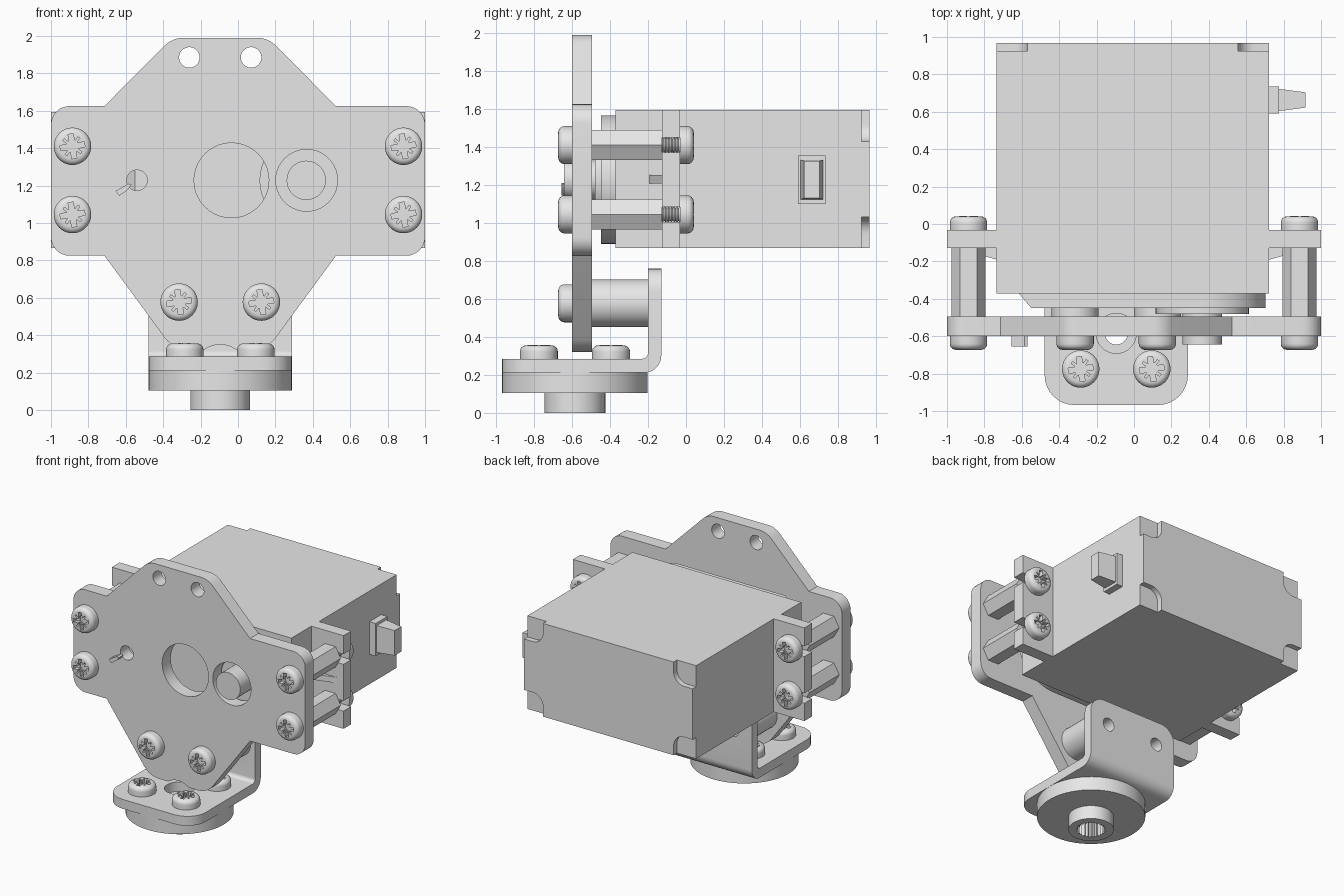
import bpy, bmesh
from math import pi, tan, cos, sin
from mathutils import Vector, Matrix

if "Cube" in bpy.data.objects:
    bpy.data.objects.remove(bpy.data.objects["Cube"])

GREY = (0.8, 0.8, 0.8, 1)
mat = bpy.data.materials.new("plain_grey")
mat.use_nodes = True
mat.diffuse_color = GREY
mat.node_tree.nodes["Principled BSDF"].inputs["Base Color"].default_value = GREY
parts = []


def place(name, mesh, loc=(0, 0, 0), tilt=0):
    ob = bpy.data.objects.new(name, mesh)
    bpy.context.collection.objects.link(ob)
    ob.location, ob.rotation_euler = loc, (tilt, 0, 0)
    parts.append(ob)
    return ob


def finish(name, bm, **kw):
    bmesh.ops.recalc_face_normals(bm, faces=bm.faces)
    mesh = bpy.data.meshes.new(name)
    bm.to_mesh(mesh)
    bm.free()
    mesh.materials.append(mat)
    return place(name, mesh, **kw)


def rounded(points, steps=8):
    """Outline from (u, v, radius) corners."""
    out = []
    for i, (u, v, r) in enumerate(points):
        p = Vector((u, v))
        if r == 0:
            out.append(p)
            continue
        a = (Vector(points[i - 1][:2]) - p).normalized()
        b = (Vector(points[(i + 1) % len(points)][:2]) - p).normalized()
        half = a.angle(b) / 2
        centre = p + (a + b).normalized() * (r / sin(half))
        start = p + a * (r / tan(half)) - centre
        turn = (pi - 2 * half) * (1 if a.cross(b) < 0 else -1)
        out += [centre + Matrix.Rotation(turn * k / steps, 2) @ start for k in range(steps + 1)]
    return out


def circle(u, v, r, n=40):
    return [(u + r * cos(2 * pi * k / n), v + r * sin(2 * pi * k / n)) for k in range(n)]


def prism(name, outline, axis, lo, hi):
    """Extrude a 2D outline along an axis."""
    put = {"x": lambda u, v, w: (w, u, v), "y": lambda u, v, w: (u, w, v),
           "z": lambda u, v, w: (u, v, w)}[axis]
    bm = bmesh.new()
    face = bm.faces.new([bm.verts.new(put(u, v, lo)) for u, v in outline])
    ext = bmesh.ops.extrude_face_region(bm, geom=[face])
    move = Vector(put(0, 0, hi - lo))
    bmesh.ops.translate(bm, vec=move, verts=[g for g in ext["geom"] if isinstance(g, bmesh.types.BMVert)])
    return finish(name, bm)


def box(name, x, y, z):
    return prism(name, [(x[0], y[0]), (x[1], y[0]), (x[1], y[1]), (x[0], y[1])], "z", *z)


def lathe(name, profile, steps=40, **kw):
    """Spin an (r, z) profile about z; a profile off the axis is closed."""
    bm = bmesh.new()
    vs = [bm.verts.new((r, 0, z)) for r, z in profile]
    pairs = list(zip(vs, vs[1:]))
    if profile[0][0] > 0:
        pairs.append((vs[-1], vs[0]))
    es = [bm.edges.new(p) for p in pairs]
    bmesh.ops.spin(bm, geom=vs + es, axis=(0, 0, 1), cent=(0, 0, 0), steps=steps, angle=2 * pi)
    bmesh.ops.remove_doubles(bm, verts=bm.verts, dist=1e-5)
    return finish(name, bm, **kw)


def cut(ob, cutters):
    for c in cutters:
        m = ob.modifiers.new("cut", "BOOLEAN")
        m.operation, m.solver, m.object = "DIFFERENCE", "EXACT", c
    bpy.context.view_layer.update()
    deps = bpy.context.evaluated_depsgraph_get()
    mesh = bpy.data.meshes.new_from_object(ob.evaluated_get(deps))
    ob.modifiers.clear()
    ob.data = mesh
    for c in cutters:
        parts.remove(c)
        bpy.data.objects.remove(c)


def hole(u, v, r, axis, lo, hi):
    return prism("cutter", circle(u, v, r), axis, lo, hi)


MID = -0.095   # centre line of plate and bracket
MIDZ = 1.228   # centre height of the motor
HUB_Y = -0.585
SIDE_X, SIDE_Z = (-0.885, 0.885), (1.045, 1.41)
LOW_X, LOW_Z = (MID - 0.22, MID + 0.22), 0.577

# Front mounting plate
plate = prism("front_plate", rounded([
    (-1, 0.825, 0.1), (-0.714, 0.825, 0), (-0.343, 0.32, 0.16), (0.153, 0.32, 0.16),
    (0.524, 0.825, 0), (1, 0.825, 0.1), (1, 1.625, 0.1), (0.524, 1.625, 0),
    (0.16, 1.99, 0.14), (-0.35, 1.99, 0.14), (-0.714, 1.625, 0), (-1, 1.625, 0.1)]),
    "y", -0.6, -0.495)
cut(plate, [hole(x, z, r, "y", -0.7, -0.4) for x, z, r in (
    (-0.035, MIDZ, 0.2), (0.367, MIDZ, 0.165), (-0.54, MIDZ, 0.055),
    (MID - 0.165, 1.885, 0.055), (MID + 0.165, 1.885, 0.055), (MID, 0.206, 0.144))])

# Small key beside the pin hole
prism("small_key", [(-0.655, 1.17), (-0.635, 1.145), (-0.585, 1.18), (-0.57, 1.205),
                    (-0.585, 1.21)], "y", -0.655, -0.6)

# Motor case with a notch in each rear corner
case = box("motor_case", (-0.735, 0.722), (-0.372, 0.967), (0.867, 1.594))
notches = []
for x, sx in ((-0.735, 1), (0.722, -1)):
    for z, sz in ((0.867, 1), (1.594, -1)):
        x0, x1 = sorted((x - sx * 0.1, x + sx * 0.165))
        z0, z1 = sorted((z - sz * 0.1, z + sz * 0.165))
        notches.append(prism("cutter", rounded([
            (x0, z0, 0.09), (x1, z0, 0.09), (x1, z1, 0.09), (x0, z1, 0.09)]), "y", 0.925, 1.1))
cut(case, notches)

# Gear cover, collar and output shaft
cover = prism("gear_cover", rounded([
    (-0.615, 0.89, 0), (0.703, 0.89, 0.337), (0.703, 1.566, 0.337), (-0.615, 1.566, 0)], 16),
    "y", -0.448, -0.372)
for v in cover.data.vertices:
    if v.co.x < -0.5 and v.co.y < -0.4:
        v.co.x += 0.065
prism("shaft_collar", circle(0.365, MIDZ, 0.25), "y", -0.48, -0.44)
prism("output_shaft", circle(0.365, MIDZ, 0.105), "y", -0.643, -0.47)

# Flange with open slots, and its gussets
flange = box("mounting_flange", (-1, 1), (-0.127, -0.032), (0.867, 1.594))
cut(flange, [box("cutter", (s * 0.96 - 0.1, s * 0.96 + 0.1), (-0.3, 0.2), (z - 0.04, z + 0.04))
             for s in (-1, 1) for z in SIDE_Z])
for side, x, tip in (("left", 0.71, 0.95), ("right", -0.72, -0.95)):
    g = prism(side + "_gusset", [(x, -0.195), (tip, -0.125), (x, -0.125)], "z", 1.208, 1.253)

# Cable outlet on the left side
box("cable_socket", (0.7, 0.775), (0.59, 0.735), (1.1, 1.355))
cable = box("cable_nub", (0.77, 0.917), (0.603, 0.723), (1.123, 1.333))
for v in cable.data.vertices:
    if v.co.x > 0.9:
        v.co.y = 0.663 + (v.co.y - 0.663) * 0.68
        v.co.z = MIDZ + (v.co.z - MIDZ) * 0.93

# Screw head with a cross recess and four fine diagonal slots
dome = [(0.1, 0)] + [(0.065 + 0.035 * cos(k * pi / 12), 0.04 + 0.033 * sin(k * pi / 12)) for k in range(7)]
head = lathe("screw_head", [(0, 0)] + dome + [(0, 0.075)])
slots = []
for k in range(4):
    w, l = ((0.014, 0.066), (0.006, 0.058))[k % 2]
    c = box("cutter", (-l, l), (-w, w), (0.035, 0.2))
    c.rotation_euler.z = 0.15 + k * pi / 4
    slots.append(c)
cut(head, slots + [hole(0, 0, 0.034, "z", 0.03, 0.2)])
head_mesh = head.data
parts.remove(head)
bpy.data.objects.remove(head)

# Threaded shank shared by the side screws
thread = [(0.04 if k % 2 else 0.033, k * 0.0075) for k in range(20)]
shank_mesh = None

# Side standoffs and their screws, front and back
for x in SIDE_X:
    for z in SIDE_Z:
        prism("hex_standoff", circle(x, z, 0.092, 6), "y", -0.495, -0.127)
        place("front_screw", head_mesh, (x, -0.6, z), pi / 2)
        place("rear_screw", head_mesh, (x, -0.032, z), -pi / 2)
        if shank_mesh is None:
            shank = lathe("screw_thread", [(0, 0)] + thread + [(0, thread[-1][1])], 24,
                          loc=(x, -0.01, z), tilt=pi / 2)
            shank_mesh = shank.data
        else:
            place("screw_thread", shank_mesh, (x, -0.01, z), pi / 2)

# Lower round spacers and their screws
for x in LOW_X:
    lathe("round_spacer", [(0.05, 0), (0.126, 0), (0.126, 0.295), (0.05, 0.295)],
          loc=(x, -0.2, LOW_Z), tilt=pi / 2)
    place("lower_screw", head_mesh, (x, -0.6, LOW_Z), pi / 2)

# Bent bracket with rounded corners and holes
bracket = prism("angle_bracket", rounded([
    (-0.968, 0.212, 0), (-0.13, 0.212, 0.09), (-0.13, 0.76, 0), (-0.2, 0.76, 0),
    (-0.2, 0.285, 0.03), (-0.968, 0.285, 0)]), "x", MID - 0.383, MID + 0.383)
bm = bmesh.new()
bm.from_mesh(bracket.data)
for axis, limit in ((1, -0.968), (2, 0.76)):
    corners = [e for e in bm.edges if all(abs(v.co[axis] - limit) < 1e-4 for v in e.verts)
               and abs(e.verts[0].co.x - e.verts[1].co.x) < 1e-4]
    bmesh.ops.bevel(bm, geom=corners, offset=0.16 if axis == 1 else 0.12,
                    segments=8, profile=0.5, affect="EDGES")
bm.to_mesh(bracket.data)
bm.free()
cut(bracket, [hole(x, LOW_Z, 0.05, "y", -0.3, 0) for x in LOW_X]
    + [hole(MID, HUB_Y, 0.107, "z", 0.1, 0.4)])
for sx in (-0.19, 0.19):
    for sy in (-0.19, 0.19):
        place("bracket_screw", head_mesh, (MID + sx, HUB_Y + sy, 0.283))

# Round horn with a toothed socket underneath
horn = lathe("output_horn", [(0, 0), (0.16, 0), (0.16, 0.105), (0.383, 0.105), (0.383, 0.212), (0, 0.212)],
             64, loc=(MID, HUB_Y, 0))
teeth = []
for k in range(50):
    r = 0.108 if k % 2 else 0.092
    teeth.append((MID + r * cos(k * pi / 25), HUB_Y + r * sin(k * pi / 25)))
cut(horn, [prism("cutter", teeth, "z", -0.05, 0.12), hole(MID, HUB_Y, 0.06, "z", 0.05, 0.3)])

# Smooth curved faces while keeping edges sharp
bpy.ops.object.select_all(action="DESELECT")
for ob in parts:
    ob.select_set(True)
bpy.context.view_layer.objects.active = plate
bpy.ops.object.shade_smooth_by_angle(angle=0.5)
